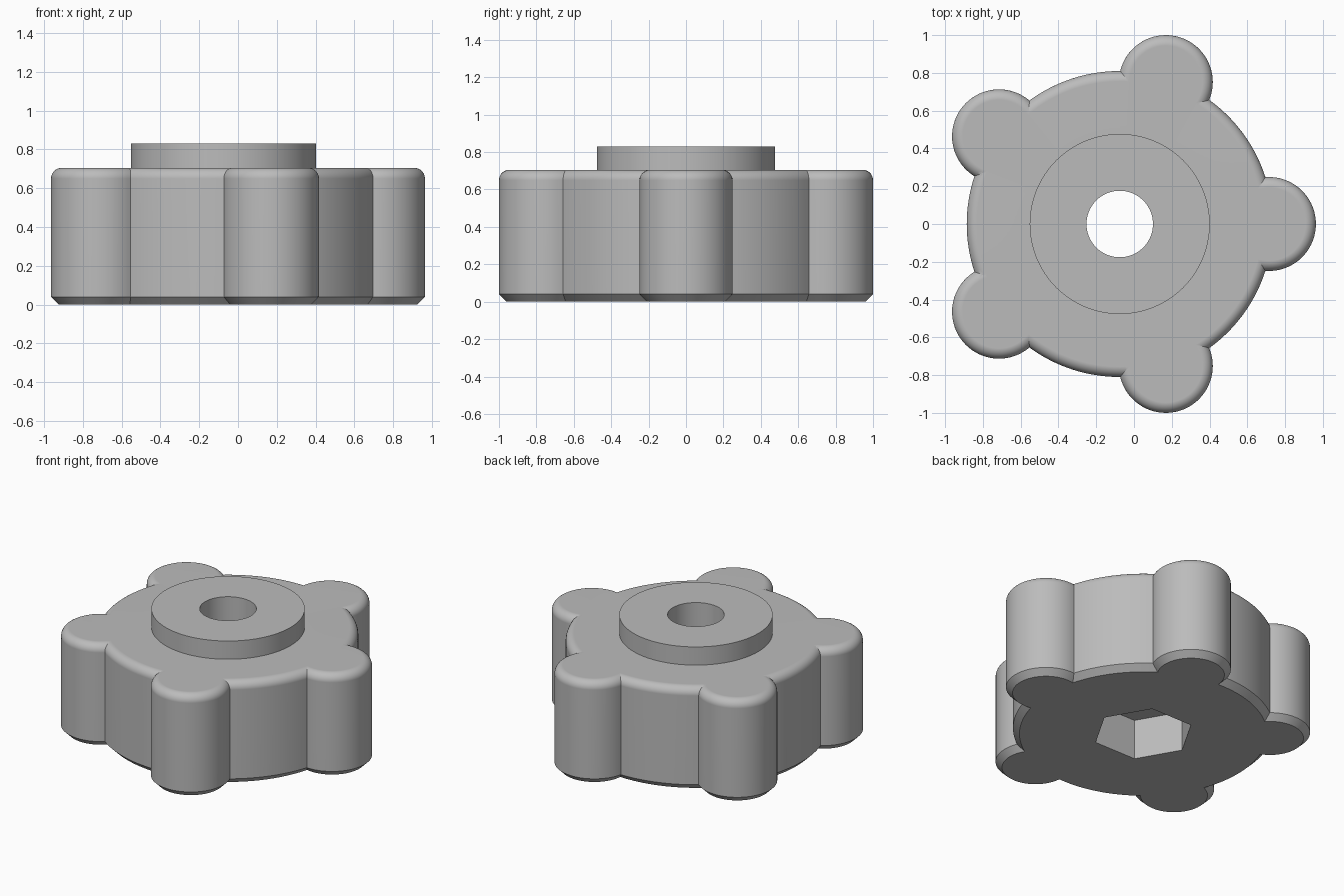
import bpy, bmesh, math

if "Cube" in bpy.data.objects:
    bpy.data.objects.remove(bpy.data.objects["Cube"], do_unlink=True)

AXIS_X = -0.0755              # knob axis, offset so the bounds are centred
BODY_R, LOBE_R, LOBE_DIST = 0.81, 0.2485, 0.79
BODY_TOP, HUB_TOP = 0.705, 0.83
FILLET, CHAMFER = 0.055, 0.04

grey = bpy.data.materials.new("plain grey")
grey.use_nodes = True
colour = (0.5, 0.5, 0.5, 1)
grey.diffuse_color = colour
grey.node_tree.nodes["Principled BSDF"].inputs["Base Color"].default_value = colour


def lathe(bm, profile, centre, sides):
    """Closed solid from (radius, height) rings around a vertical axis."""
    rings = []
    for r, z in profile:
        ring = []
        for i in range(sides):
            a = math.tau * i / sides
            ring.append(bm.verts.new((centre[0] + r * math.cos(a),
                                      centre[1] + r * math.sin(a), z)))
        rings.append(ring)
    for low, high in zip(rings, rings[1:]):
        for i in range(sides):
            j = (i + 1) % sides
            bm.faces.new((low[i], low[j], high[j], high[i]))
    bm.faces.new(rings[0][::-1])
    bm.faces.new(rings[-1])


def rounded_profile(r):
    """Chamfered bottom edge, straight wall, filleted top edge."""
    pts = [(r - CHAMFER, 0), (r, CHAMFER)]
    for i in range(8):
        a = math.pi / 2 * i / 7
        pts.append((r - FILLET * (1 - math.cos(a)),
                    BODY_TOP - FILLET * (1 - math.sin(a))))
    return pts


def make_object(name, solids):
    bm = bmesh.new()
    for profile, centre, sides in solids:
        lathe(bm, profile, centre, sides)
    mesh = bpy.data.meshes.new(name)
    bm.to_mesh(mesh)
    bm.free()
    mesh.materials.append(grey)
    ob = bpy.data.objects.new(name, mesh)
    bpy.context.collection.objects.link(ob)
    return ob


def combine(target, tool, operation):
    mod = target.modifiers.new(operation.lower(), "BOOLEAN")
    mod.operation, mod.solver, mod.object = operation, "EXACT", tool
    bpy.context.view_layer.objects.active = target
    bpy.ops.object.modifier_apply(modifier=mod.name)
    bpy.data.objects.remove(tool, do_unlink=True)


axis = (AXIS_X, 0)

# Round body with the raised hub on top
hub_r = 0.4765
body_profile = rounded_profile(BODY_R) + [(hub_r, BODY_TOP), (hub_r, HUB_TOP)]
knob = make_object("clamping_knob", [(body_profile, axis, 160)])

# Five finger lobes around the rim
lobes = []
for k in range(5):
    a = math.tau * k / 5
    centre = (AXIS_X + LOBE_DIST * math.cos(a), LOBE_DIST * math.sin(a))
    lobes.append((rounded_profile(LOBE_R), centre, 72))
combine(knob, make_object("lobes", lobes), "UNION")

# Bolt hole through the hub and hexagonal nut pocket underneath
combine(knob, make_object("bolt_hole", [([(0.176, -0.1), (0.176, 1)], axis, 72)]), "DIFFERENCE")
combine(knob, make_object("nut_pocket", [([(0.315, -0.1), (0.315, 0.275)], axis, 6)]), "DIFFERENCE")

# Smooth curved walls, keep hard edges and flat caps crisp
bpy.ops.object.select_all(action="DESELECT")
knob.select_set(True)
bpy.context.view_layer.objects.active = knob
bpy.ops.object.shade_smooth_by_angle(angle=math.radians(25))
weighted = knob.modifiers.new("flat caps", "WEIGHTED_NORMAL")
weighted.keep_sharp = True
